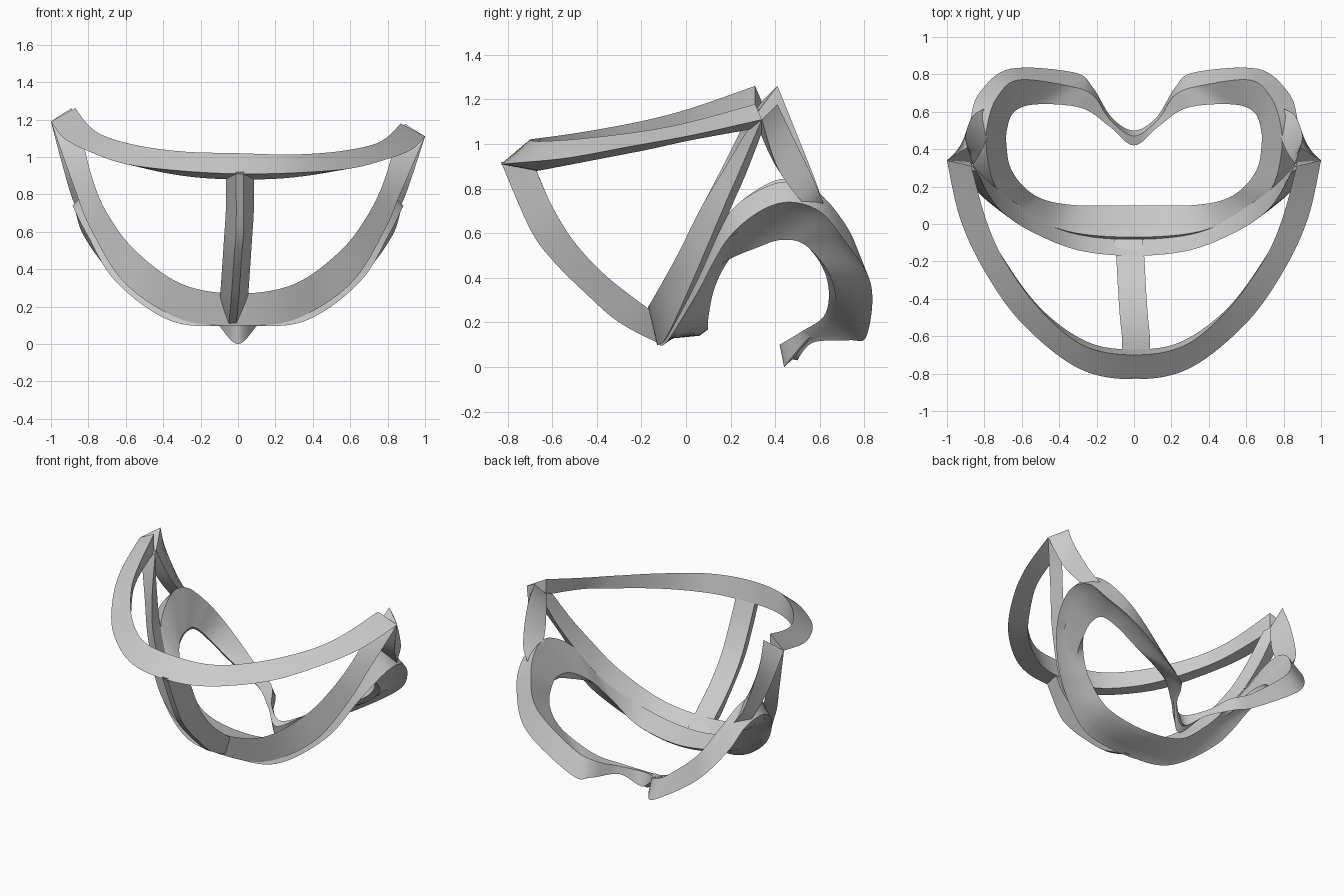
import bpy, bmesh
from mathutils import Vector

if "Cube" in bpy.data.objects:
    bpy.data.objects.remove(bpy.data.objects["Cube"])

STEPS = 8


def spline(pts, closed):
    """Catmull-Rom curve through the guide points."""
    p = [Vector(q) for q in pts]
    n = len(p)
    get = (lambda i: p[i % n]) if closed else (lambda i: p[max(0, min(n - 1, i))])
    out = []
    for i in range(n if closed else n - 1):
        a, b, c, d = get(i - 1), get(i), get(i + 1), get(i + 2)
        for s in range(STEPS):
            t = s / STEPS
            out.append(0.5 * (2 * b + (c - a) * t + (2 * a - 5 * b + 4 * c - d) * t * t
                              + (3 * b - a - 3 * c + d) * t ** 3))
    if not closed:
        out.append(p[-1])
    return out


def mirrored(half, closed):
    """Extend a half rail starting on the centre plane to the other side."""
    tail = half[1:-1] if closed else half[1:]
    return [(-x, y, z) for x, y, z in reversed(tail)] + list(half)


def loft(name, rails, closed=False):
    """Skin a tube whose section corners follow the given rails."""
    curves = [spline(r, closed) for r in rails]
    bm = bmesh.new()
    rings = []
    for ring in zip(*curves):
        # the visor corners sit slightly higher on the left
        rings.append([bm.verts.new((v.x, v.y, v.z - 0.1 * v.x * max(0, v.z - 0.75))) for v in ring])
    n, k = len(rings), len(rails)
    for i in range(n if closed else n - 1):
        a, b = rings[i], rings[(i + 1) % n]
        for j in range(k):
            m = (j + 1) % k
            bm.faces.new((a[j], a[m], b[m], b[j]))
    if not closed:
        bm.faces.new(rings[0])
        bm.faces.new(rings[-1])
    bmesh.ops.recalc_face_normals(bm, faces=bm.faces)
    if bm.calc_volume(signed=True) < 0:
        bmesh.ops.reverse_faces(bm, faces=bm.faces)
    me = bpy.data.meshes.new(name)
    bm.to_mesh(me)
    bm.free()
    ob = bpy.data.objects.new(name, me)
    bpy.context.collection.objects.link(ob)
    bpy.ops.object.select_all(action='DESELECT')
    ob.select_set(True)
    bpy.context.view_layer.objects.active = ob
    bpy.ops.object.shade_smooth_by_angle(angle=0.55)
    return ob


# upper visor rim: outer edge, top edge, lower inner edge
rim = [
    [(0, -.83, .91), (.3, -.77, .92), (.6, -.53, .95), (.8, -.25, 1.01), (.93, .03, 1.07), (1, .34, 1.15)],
    [(0, -.7, 1.02), (.27, -.65, 1.02), (.5, -.46, 1.04), (.69, -.2, 1.08), (.79, .02, 1.13), (.87, .31, 1.22)],
    [(0, -.67, .88), (.25, -.63, .89), (.5, -.45, .93), (.7, -.18, .99), (.8, .02, 1.04), (.87, .31, 1.1)],
]
loft("upper_rim", [mirrored(r, False) for r in rim])

# lower U-shaped frame: outer edge, inner edge, back edge
lower = [
    [(0, -.13, .1), (.3, -.09, .13), (.6, .0, .32), (.78, .12, .6), (.88, .22, .84), (1, .34, 1.15)],
    [(0, -.17, .27), (.3, -.14, .32), (.55, -.04, .5), (.7, .06, .7), (.78, .16, .88), (.84, .28, 1.1)],
    [(0, -.05, .15), (.3, -.02, .2), (.55, .08, .4), (.72, .18, .66), (.82, .27, .88), (.9, .36, 1.14)],
]
loft("lower_frame", [mirrored(r, False) for r in lower])

# centre strut with a ridge on the front
outer = [(-.83, .92), (-.7, .62), (-.6, .48), (-.45, .33), (-.3, .2), (-.11, .1)]
inner = [(-.67, .88), (-.6, .72), (-.5, .56), (-.36, .41), (-.18, .27), (-.08, .2)]
drift = [.01, .01, 0, -.01, -.02, -.03]
strut = [[(s * w + d, y, z) for (y, z), d in zip(prof, drift)]
         for s, w, prof in ((-1, .02, outer), (1, .02, outer), (1, .075, inner), (-1, .075, inner))]
loft("centre_strut", strut)

# side struts joining the visor corners to the skirt
side = [
    [(1, .34, 1.15), (.93, .41, .91), (.87, .52, .74), (.8, .58, .68)],
    [(.89, .41, 1.22), (.9, .48, 1.06), (.86, .58, .83), (.79, .62, .72)],
    [(.86, .32, 1.11), (.81, .4, .92), (.77, .5, .78), (.75, .55, .7)],
]
for label, s in (("right", 1), ("left", -1)):
    loft(label + "_side_strut", [[(s * x, y, z) for x, y, z in r] for r in side])

# face skirt: crest, outer edge, recessed step, inner edge with a thin lip
crest = [(0, -.07, .21), (.35, -.04, .28), (.6, .07, .47), (.74, .2, .7), (.79, .4, .83), (.78, .55, .81),
         (.73, .68, .69), (.62, .77, .51), (.36, .74, .29), (.22, .69, .22), (.13, .56, .16), (0, .47, .12)]
edge = [(0, -.12, .1), (.35, -.08, .12), (.65, .05, .33), (.81, .2, .59), (.88, .4, .73), (.87, .58, .71),
        (.82, .71, .57), (.66, .83, .37), (.32, .81, .14), (.22, .73, .12), (.12, .57, .11), (0, .5, .03)]
lip = [(0, .1, .17), (.3, .1, .22), (.48, .13, .36), (.59, .2, .49), (.66, .3, .57), (.68, .4, .6),
       (.68, .5, .58), (.64, .6, .47), (.52, .64, .35), (.28, .62, .23), (.13, .52, .16), (0, .42, .1)]
lip_under = [(x * 1.03, y + (-.04 if y < .3 else .03), z - .03) for x, y, z in lip]
lip_under[-1] = (0, .44, .0)
# the step lies behind the outer edge, pulled towards the crest
step = [tuple(.55 * e + .15 * c + .3 * l for e, c, l in zip(*q)) for q in zip(edge, crest, lip_under)]
loft("face_skirt", [mirrored(r, True) for r in (crest, edge, step, lip_under, lip)], closed=True)
